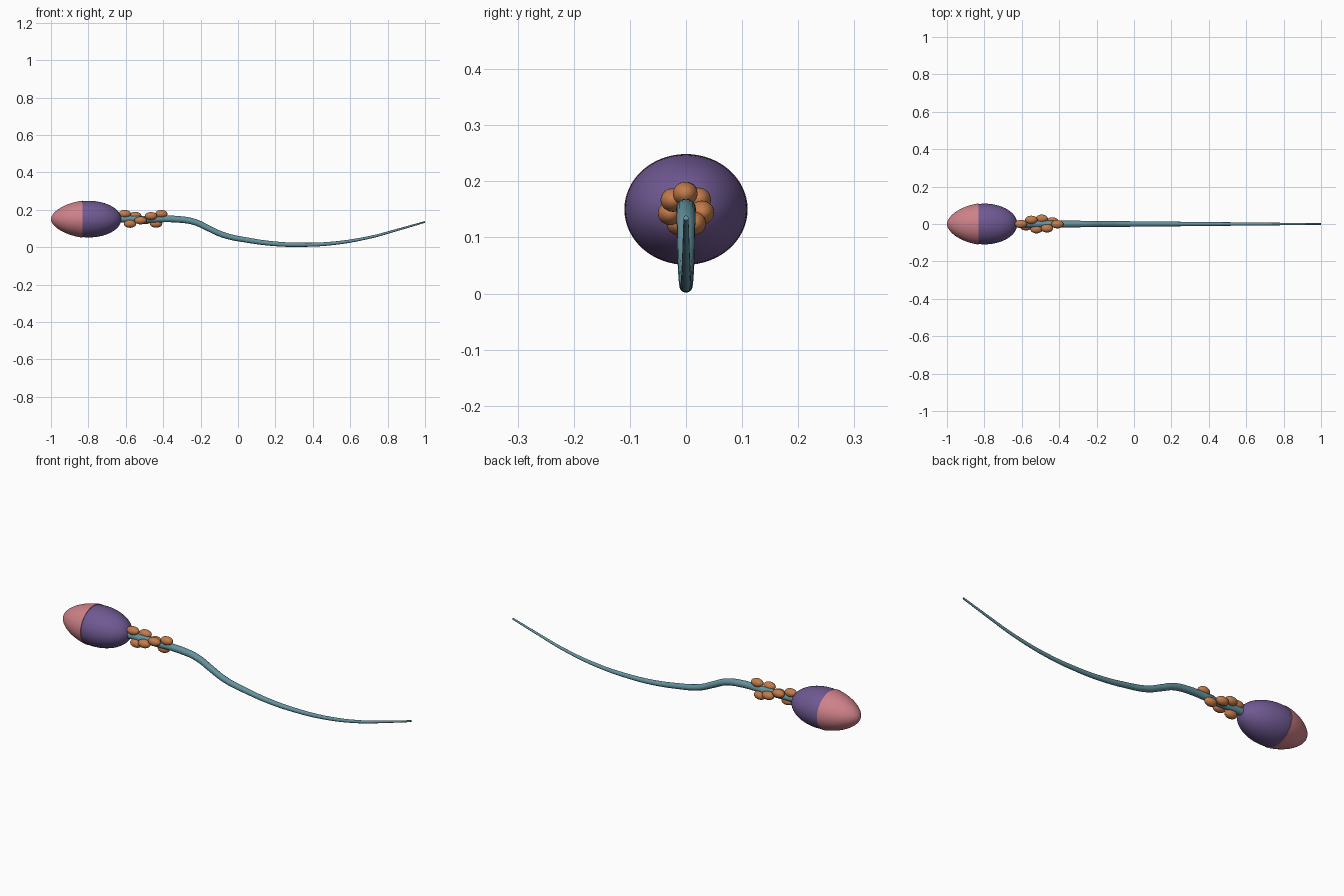
import bpy, bmesh
from math import sin, cos, pi

if "Cube" in bpy.data.objects:
    bpy.data.objects.remove(bpy.data.objects["Cube"])

AXIS_Z = 0.15


def material(name, rgb):
    m = bpy.data.materials.new(name)
    m.diffuse_color = (*rgb, 1)
    m.use_nodes = True
    m.node_tree.nodes["Principled BSDF"].inputs["Base Color"].default_value = m.diffuse_color
    return m


PURPLE = material("purple", (0.16, 0.10, 0.29))
PINK = material("pink", (0.62, 0.22, 0.25))
ORANGE = material("orange", (0.55, 0.20, 0.07))
TEAL = material("teal", (0.13, 0.29, 0.34))


def finish(ob, mat):
    ob.data.materials.clear()
    ob.data.materials.append(mat)
    bpy.ops.object.select_all(action='DESELECT')
    ob.select_set(True)
    bpy.context.view_layer.objects.active = ob
    bpy.ops.object.shade_smooth_by_angle(angle=0.7)


def egg(x, front, back, cx=-0.80):
    """Unit radius of the egg-shaped head at x, blunt behind, pointed in front."""
    u = min(1, (cx - x) / (cx - front) if x < cx else (x - cx) / (back - cx))
    return (1 - u ** 1.75) ** 0.56 if x < cx else (1 - u * u) ** 0.5


def lathe(name, profile, mat, segs=64):
    """Revolve (x, ry, rz) stations around the long axis."""
    bm = bmesh.new()
    rings = []
    for x, ry, rz in profile:
        if ry < 1e-6:
            rings.append([bm.verts.new((x, 0, AXIS_Z))])
        else:
            rings.append([bm.verts.new((x, ry * cos(2 * pi * k / segs),
                                        AXIS_Z + rz * sin(2 * pi * k / segs)))
                          for k in range(segs)])
    for a, b in zip(rings, rings[1:]):
        for k in range(segs):
            vs = [a[k % len(a)], a[(k + 1) % len(a)], b[(k + 1) % len(b)], b[k % len(b)]]
            bm.faces.new(list(dict.fromkeys(vs)))
    bmesh.ops.recalc_face_normals(bm, faces=bm.faces)
    me = bpy.data.meshes.new(name)
    bm.to_mesh(me)
    bm.free()
    ob = bpy.data.objects.new(name, me)
    bpy.context.collection.objects.link(ob)
    finish(ob, mat)


# Head: full egg
N = 40
xs = [-0.81 - 0.186 * cos(pi * i / N) for i in range(N + 1)]
front, back = xs[0], xs[-1]
lathe("head", [(x, 0.109 * egg(x, front, back), 0.098 * egg(x, front, back)) for x in xs], PURPLE)

# Cap over the front of the head, with a small rim step
M = 24
xs = [-1 + 0.168 * (1 - cos(pi / 2 * i / M)) for i in range(M + 1)]
cap = [(x, 0.1125 * egg(x, -1, -0.62), 0.101 * egg(x, -1, -0.62)) for x in xs]
cap.append((xs[-1], 0.104, 0.093))
lathe("head_cap", cap, PINK)

# Tail: tapered tube along a wave
path = [(-0.66, 0.152), (-0.50, 0.149), (-0.32, 0.149), (-0.23, 0.134), (-0.16, 0.102),
        (-0.08, 0.066), (0.06, 0.036), (0.20, 0.018), (0.33, 0.013), (0.50, 0.020),
        (0.70, 0.052), (0.86, 0.095), (0.999, 0.135)]
cu = bpy.data.curves.new("tail", 'CURVE')
cu.dimensions = '3D'
cu.bevel_depth = 1
cu.bevel_resolution = 6
cu.resolution_u = 10
cu.use_fill_caps = True
sp = cu.splines.new('BEZIER')
sp.bezier_points.add(len(path) - 1)
for p, (x, z) in zip(sp.bezier_points, path):
    p.co = (x, 0, z)
    p.handle_left_type = p.handle_right_type = 'AUTO'
    p.radius = 0.018 - 0.0135 * max(0, (x + 0.35) / 1.35)
tail = bpy.data.objects.new("tail", cu)
bpy.context.collection.objects.link(tail)
bpy.context.view_layer.objects.active = tail
tail.select_set(True)
bpy.ops.object.convert(target='MESH')
finish(bpy.context.object, TEAL)

# Beads spiralling around the start of the tail
for i in range(8):
    a = pi / 2 + 2.7 * i
    bpy.ops.mesh.primitive_uv_sphere_add(
        segments=32, ring_count=16, radius=1,
        location=(-0.605 + 0.0279 * i, 0.029 * cos(a), AXIS_Z + 0.028 * sin(a)))
    ob = bpy.context.object
    ob.name = f"bead_{i + 1}"
    ob.scale = (0.033, 0.022, 0.021)
    finish(ob, ORANGE)
